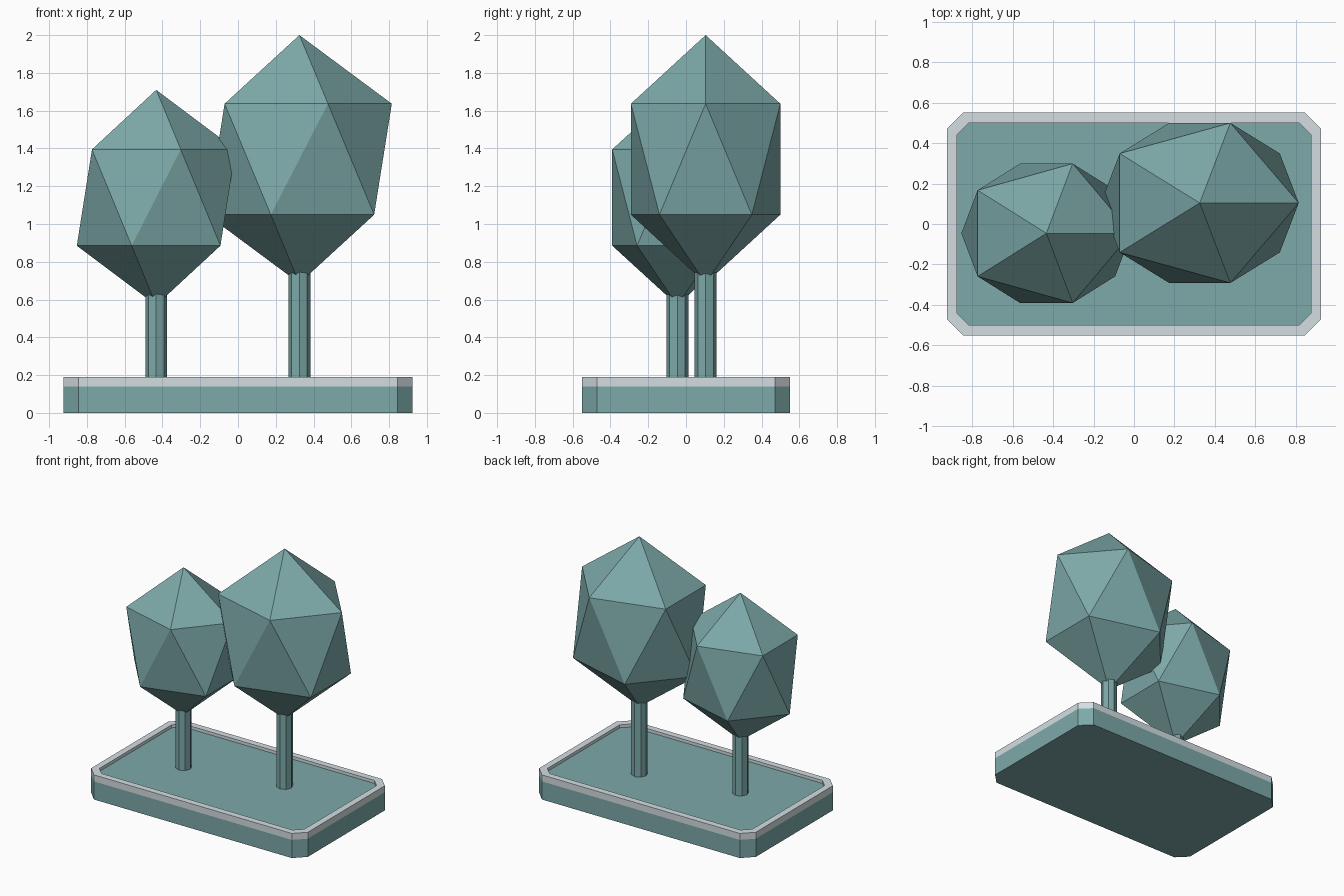
import bpy, bmesh
from mathutils import Matrix

if "Cube" in bpy.data.objects:
    bpy.data.objects.remove(bpy.data.objects["Cube"])


def material(name, rgb):
    m = bpy.data.materials.new(name)
    m.diffuse_color = (*rgb, 1)
    m.use_nodes = True
    m.node_tree.nodes["Principled BSDF"].inputs["Base Color"].default_value = m.diffuse_color
    return m


teal = material("teal", (0.205, 0.395, 0.395))
grey = material("pale grey", (0.66, 0.73, 0.76))


def add(name, bm, mat):
    bmesh.ops.recalc_face_normals(bm, faces=bm.faces[:])
    me = bpy.data.meshes.new(name)
    bm.to_mesh(me)
    bm.free()
    me.materials.append(mat)
    ob = bpy.data.objects.new(name, me)
    bpy.context.collection.objects.link(ob)
    return ob


def outline(hx, hy, c):
    # rectangle with cut corners, counter-clockwise
    return [(hx, -hy + c), (hx, hy - c), (hx - c, hy), (-hx + c, hy),
            (-hx, hy - c), (-hx, -hy + c), (-hx + c, -hy), (hx - c, -hy)]


def loft(name, loops, mat, closed=False):
    # loops: list of (outline, z); closed joins the last loop to the first
    bm = bmesh.new()
    rings = [[bm.verts.new((x, y, z)) for x, y in pts] for pts, z in loops]
    pairs = list(zip(rings, rings[1:]))
    if closed:
        pairs.append((rings[-1], rings[0]))
    else:
        bm.faces.new(rings[0])
        bm.faces.new(rings[-1])
    for a, b in pairs:
        for i in range(len(a)):
            j = (i + 1) % len(a)
            bm.faces.new((a[i], a[j], b[j], b[i]))
    return add(name, bm, mat)


# Planter base, raised rim and floor inside the rim
outer = outline(0.925, 0.55, 0.08)
inner = outline(0.875, 0.50, 0.06)
loft("base_slab", [(outer, 0), (outer, 0.14)], teal)
loft("base_rim", [(outer, 0.14), (outer, 0.19), (inner, 0.19), (inner, 0.14)], grey, True)
floor = outline(0.88, 0.505, 0.06)
loft("base_floor", [(floor, 0.13), (floor, 0.167)], teal)


# Trees: eight-sided trunk and stretched icosahedron crown
def tree(name, x, y, crown_z, radii):
    bm = bmesh.new()
    top = crown_z - radii[2] * 0.75
    bmesh.ops.create_cone(bm, cap_ends=True, segments=8, radius1=0.058, radius2=0.058,
                          depth=top - 0.15,
                          matrix=Matrix.Translation((x, y, (top + 0.15) / 2)))
    add(name + "_trunk", bm, teal)
    bm = bmesh.new()
    bmesh.ops.create_icosphere(bm, subdivisions=1, radius=1,
                               matrix=Matrix.Translation((x, y, crown_z)) @ Matrix.Diagonal((*radii, 1)))
    add(name + "_crown", bm, teal)


tree("large_tree", 0.325, 0.104, 1.343, (0.547, 0.465, 0.657))
tree("small_tree", -0.433, -0.046, 1.14, (0.47, 0.405, 0.57))
